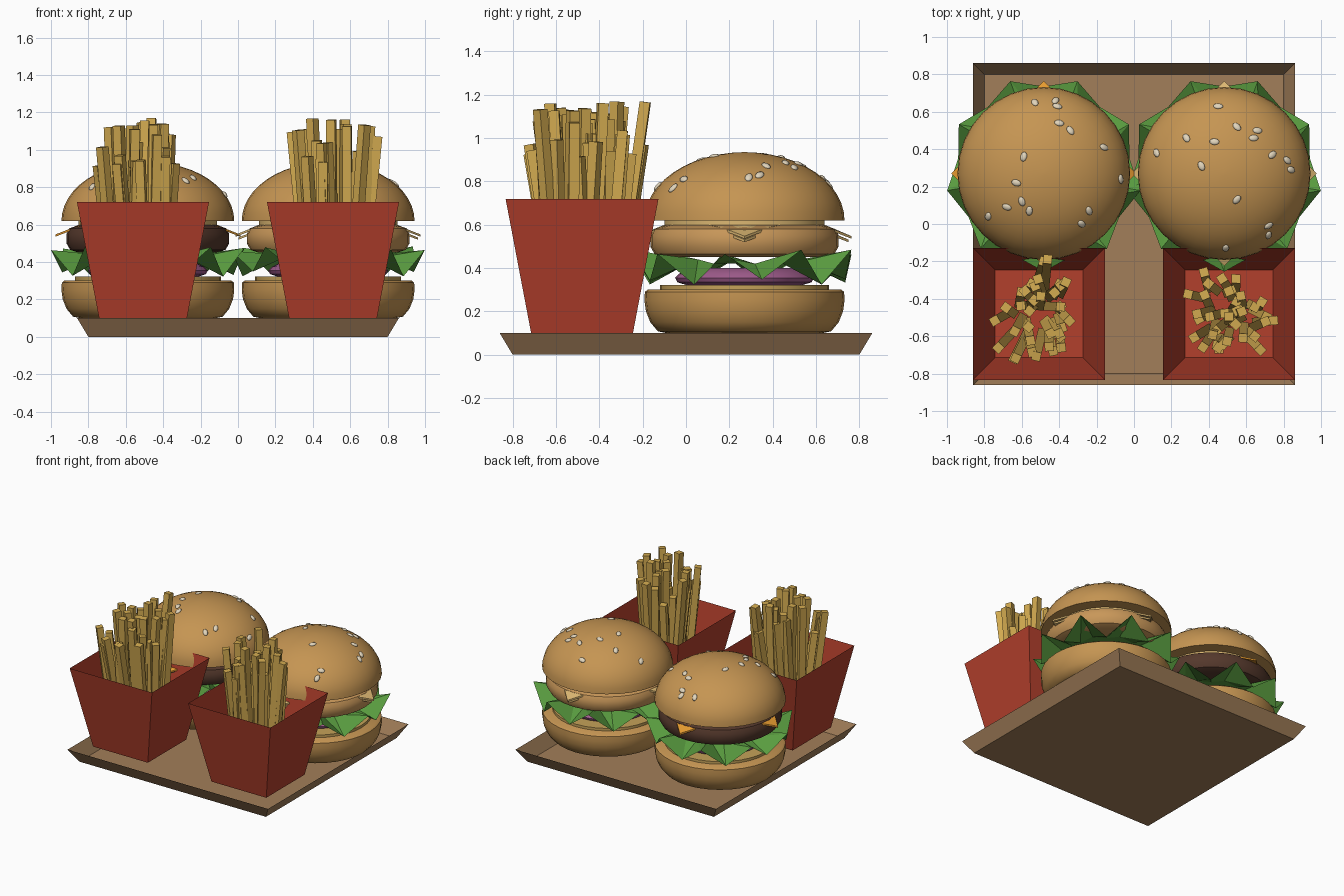
import bpy, bmesh, math, random
from mathutils import Vector

if "Cube" in bpy.data.objects:
    bpy.data.objects.remove(bpy.data.objects["Cube"])

random.seed(7)


def material(name, rgb):
    m = bpy.data.materials.new(name)
    m.diffuse_color = (*rgb, 1)
    m.use_nodes = True
    m.node_tree.nodes["Principled BSDF"].inputs["Base Color"].default_value = m.diffuse_color
    return m


BUN = material("bun", (0.56, 0.30, 0.085))
MEAT = material("meat", (0.09, 0.04, 0.025))
CHICKEN = material("chicken", (0.58, 0.31, 0.10))
GREEN = material("lettuce", (0.10, 0.33, 0.05))
PURPLE = material("onion", (0.36, 0.11, 0.27))
ORANGE = material("orange_cheese", (0.80, 0.33, 0.03))
PALE = material("pale_cheese", (0.72, 0.48, 0.17))
SAUCE = material("sauce", (0.56, 0.36, 0.10))
SEED = material("seed", (0.75, 0.66, 0.50))
FRY = material("fry", (0.64, 0.40, 0.08))
RED = material("red_card", (0.45, 0.05, 0.025))
CARD = material("tray_card", (0.36, 0.21, 0.10))


def finish(name, bm, mat, smooth=None, fix=True):
    if fix:
        bmesh.ops.recalc_face_normals(bm, faces=bm.faces)
    mesh = bpy.data.meshes.new(name)
    bm.to_mesh(mesh)
    bm.free()
    mesh.materials.append(mat)
    ob = bpy.data.objects.new(name, mesh)
    bpy.context.collection.objects.link(ob)
    if smooth:
        bpy.ops.object.select_all(action='DESELECT')
        ob.select_set(True)
        bpy.context.view_layer.objects.active = ob
        bpy.ops.object.shade_smooth_by_angle(angle=math.radians(smooth))
    return ob


def lathe(name, profile, center, mat, n=32):
    """Closed round solid from (radius, z) points, bottom to top."""
    bm = bmesh.new()
    rings = []
    for r, z in profile:
        rings.append([bm.verts.new((center[0] + r * math.cos(math.tau * i / n),
                                    center[1] + r * math.sin(math.tau * i / n), z))
                      for i in range(n)])
    for a, b in zip(rings, rings[1:]):
        for i in range(n):
            j = (i + 1) % n
            bm.faces.new((a[i], a[j], b[j], b[i]))
    bm.faces.new(rings[0][::-1])
    bm.faces.new(rings[-1])
    return finish(name, bm, mat, 40)


def open_box(name, cx, cy, z0, z1, h0, h1, mat):
    """Square card container, flaring from half width h0 to h1, open on top."""
    bm = bmesh.new()
    lo, hi = [[bm.verts.new((cx + sx * h, cy + sy * h, z))
               for sx, sy in ((-1, -1), (1, -1), (1, 1), (-1, 1))]
              for h, z in ((h0, z0), (h1, z1))]
    bm.faces.new(lo[::-1])
    for i in range(4):
        j = (i + 1) % 4
        bm.faces.new((lo[i], lo[j], hi[j], hi[i]))
    return finish(name, bm, mat, fix=False)


def lettuce(name, c):
    bm = bmesh.new()
    n = 18
    inner, outer = [], []
    for i in range(n):
        a = -math.pi / 2 + math.tau * i / n
        up = i % 2 == 0
        r, z = (0.525, 0.475) if up else (0.465, 0.335)
        d = Vector((math.cos(a), math.sin(a), 0))
        o = Vector((c[0], c[1], 0))
        outer.append(bm.verts.new(o + d * r + Vector((0, 0, z + random.uniform(-.015, .015)))))
        inner.append(bm.verts.new(o + d * 0.28 + Vector((0, 0, 0.44 if up else 0.42))))
    for i in range(n):
        j = (i + 1) % n
        bm.faces.new((inner[i], outer[i], outer[j]))
        bm.faces.new((inner[i], outer[j], inner[j]))
    bm.faces.new(inner)
    return finish(name, bm, GREEN)


def cheese(name, c, z, reach, mat):
    """Square slice whose four corners droop over the patty."""
    bm = bmesh.new()
    bmesh.ops.create_grid(bm, x_segments=8, y_segments=8, size=reach / math.sqrt(2))
    for v in bm.verts:
        x, y = (v.co.x - v.co.y) / math.sqrt(2), (v.co.x + v.co.y) / math.sqrt(2)
        v.co = (c[0] + x, c[1] + y, z - max(0, math.hypot(x, y) - 0.36) * 0.42)
    ext = bmesh.ops.extrude_face_region(bm, geom=bm.faces[:])
    for v in ext["geom"]:
        if isinstance(v, bmesh.types.BMVert):
            v.co.z += 0.012
    return finish(name, bm, mat)


def dome(r):
    return 0.62 + 0.315 * math.sqrt(max(0, 1 - (r / 0.462) ** 2))


def seeds(name, c, points):
    bm = bmesh.new()
    for x, y in points:
        d = Vector((x - c[0], y - c[1], 0))
        z = dome(d.length)
        normal = Vector((d.x / 0.213, d.y / 0.213, (z - 0.62) / 0.099))
        rot = normal.to_track_quat('Z', 'Y').to_matrix()
        spin = random.uniform(0, math.pi)
        new = bmesh.ops.create_uvsphere(bm, u_segments=10, v_segments=6, radius=1)["verts"]
        for v in new:
            p = Vector((v.co.x * 0.027, v.co.y * 0.018, v.co.z * 0.010))
            p = Vector((p.x * math.cos(spin) - p.y * math.sin(spin),
                        p.x * math.sin(spin) + p.y * math.cos(spin), p.z))
            v.co = rot @ p + Vector((x, y, z))
    return finish(name, bm, SEED, 60)


def fries(name, cx, cy, spread_x, spread_y, count=36):
    bm = bmesh.new()
    for _ in range(count):
        u, v = random.uniform(-1, 1), random.uniform(-1, 1)
        base = Vector((cx + u * 0.14, cy + v * 0.14, 0.15))
        top = Vector((cx + u * spread_x + random.uniform(-.05, .05),
                      cy + v * spread_y + random.uniform(-.05, .05),
                      random.uniform(0.9, 1.17)))
        d = top - base
        rot = d.to_track_quat('Z', 'Y').to_matrix()
        w = 0.024
        for vert in bmesh.ops.create_cube(bm, size=2)["verts"]:
            k = vert.co
            vert.co = rot @ Vector((k.x * w, k.y * w, k.z * d.length / 2)) + (base + top) / 2
    return finish(name, bm, FRY)


SEEDS = {
    "left": [(-.53, .65), (-.42, .66), (-.41, .63), (-.4, .54), (-.34, .5), (-.16, .41),
             (-.59, .36), (-.07, .24), (-.63, .22), (-.6, .12), (-.68, .09), (-.56, .07),
             (-.78, .04), (-.24, .07), (-.28, 0)],
    "right": [(.45, .63), (.28, .46), (.43, .44), (.55, .52), (.66, .5), (.64, .46),
              (.12, .38), (.36, .31), (.74, .37), (.82, .34), (.84, .29), (.55, .13),
              (.72, -.01), (.72, -.06), (.49, -.13)]}

# Tray
open_box("tray", 0, 0, 0, 0.1, 0.80, 0.86, CARD)

for side, s in (("left", -1), ("right", 1)):
    c = (s * 0.482, 0.27)
    # Bottom bun and sauce
    lathe(side + "_bottom_bun", [(.36, .1), (.40, .108), (.435, .15), (.455, .2), (.462, .25),
                                 (.46, .29), (.445, .302)], c, BUN)
    lathe(side + "_lower_sauce", [(.39, .295), (.39, .322)], c, SAUCE)
    # Onion and lettuce
    lathe(side + "_onion", [(.27, .322), (.31, .335), (.32, .355), (.30, .375), (.25, .40)],
          c, PURPLE)
    lettuce(side + "_lettuce", c)
    # Patty, cheese and upper sauce
    lathe(side + "_patty", [(.37, .45), (.415, .465), (.435, .5), (.435, .55), (.42, .58),
                            (.37, .598)], c, MEAT if s < 0 else CHICKEN)
    cheese(side + "_cheese", c, 0.592, 0.495, ORANGE if s < 0 else PALE)
    if s > 0:
        cheese("right_lower_cheese", c, 0.57, 0.48, PALE)
    lathe(side + "_upper_sauce", [(.37, .598), (.37, .62)], c, PALE)
    # Top bun with seeds
    prof = [(.462 * math.cos(t), .62 + .315 * math.sin(t))
            for t in (math.pi / 2 * i / 12 for i in range(12))]
    lathe(side + "_top_bun", prof + [(.01, .935)], c, BUN)
    seeds(side + "_seeds", c, SEEDS[side])
    # Fry box and fries
    open_box(side + "_fry_box", s * 0.508, -0.48, 0.1, 0.72, 0.235, 0.353, RED)
    if s < 0:
        fries("left_fries", -0.53, -0.46, 0.19, 0.25)
    else:
        fries("right_fries", 0.52, -0.48, 0.20, 0.18)
